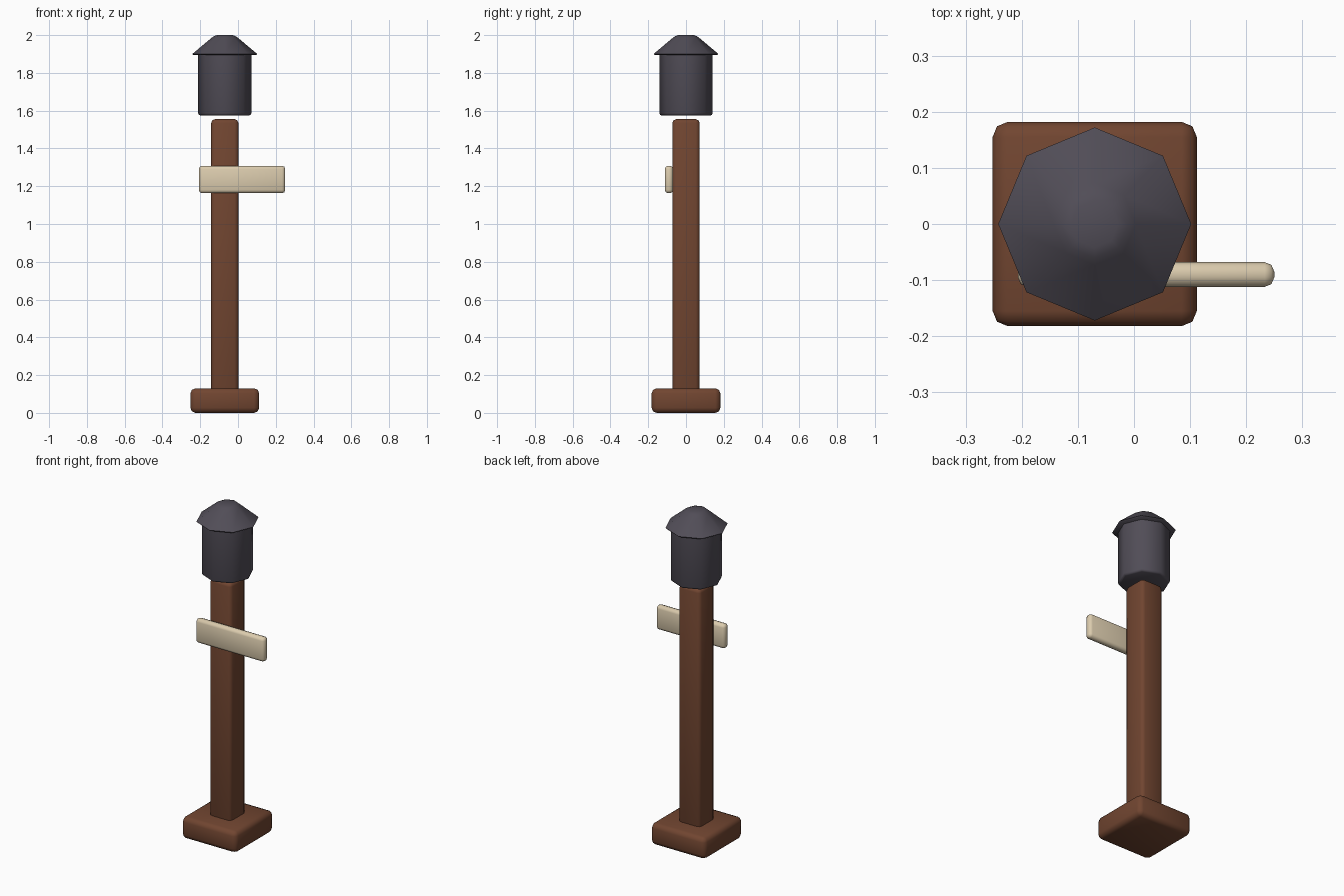
import bpy, bmesh, math

cube = bpy.data.objects.get("Cube")
if cube:
    bpy.data.objects.remove(cube, do_unlink=True)

AXIS_X = -0.07  # centre line of the post


def material(name, rgb):
    m = bpy.data.materials.new(name)
    m.use_nodes = True
    m.diffuse_color = (*rgb, 1)
    bsdf = m.node_tree.nodes["Principled BSDF"]
    bsdf.inputs["Base Color"].default_value = (*rgb, 1)
    bsdf.inputs["Roughness"].default_value = 0.8
    return m


wood = material("brown wood", (0.165, 0.06, 0.03))
cream = material("cream board", (0.71, 0.60, 0.42))
iron = material("dark iron", (0.082, 0.074, 0.095))


def finish(name, bm, mat, angle):
    bmesh.ops.recalc_face_normals(bm, faces=bm.faces)
    mesh = bpy.data.meshes.new(name)
    bm.to_mesh(mesh)
    bm.free()
    mesh.materials.append(mat)
    obj = bpy.data.objects.new(name, mesh)
    bpy.context.collection.objects.link(obj)
    bpy.ops.object.select_all(action='DESELECT')
    obj.select_set(True)
    bpy.context.view_layer.objects.active = obj
    bpy.ops.object.shade_smooth_by_angle(angle=math.radians(angle))
    return obj


def rounded_box(name, low, high, bevel, mat):
    bm = bmesh.new()
    bmesh.ops.create_cube(bm, size=1)
    for v in bm.verts:
        for i in range(3):
            v.co[i] = low[i] if v.co[i] < 0 else high[i]
    bmesh.ops.bevel(bm, geom=bm.edges[:], offset=bevel, segments=2,
                    profile=0.5, affect='EDGES')
    return finish(name, bm, mat, 50)


def octagon_lathe(name, profile, mat, angle):
    """Eight-sided solid from (radius, height) pairs, capped at both ends."""
    bm = bmesh.new()
    n = 8
    rings = []
    for r, z in profile:
        rings.append([bm.verts.new((AXIS_X + r * math.cos(math.tau * k / n),
                                    r * math.sin(math.tau * k / n), z))
                      for k in range(n)])
    for a, b in zip(rings, rings[1:]):
        for k in range(n):
            j = (k + 1) % n
            bm.faces.new((a[k], a[j], b[j], b[k]))
    bm.faces.new(rings[0][::-1])
    bm.faces.new(rings[-1])
    return finish(name, bm, mat, angle)


# Wooden foot and post
rounded_box("base", (AXIS_X - 0.182, -0.182, 0), (AXIS_X + 0.182, 0.182, 0.13), 0.027, wood)
rounded_box("post", (AXIS_X - 0.072, -0.072, 0.06), (AXIS_X + 0.072, 0.072, 1.555), 0.02, wood)

# Board fixed to the front of the post
rounded_box("sign_board", (-0.207, -0.112, 1.163), (0.25, -0.068, 1.308), 0.017, cream)

# Lantern floating just above the post
octagon_lathe("lantern_body", [(0.13, 1.575), (0.138, 1.579), (0.141, 1.587), (0.141, 1.898)], iron, 50)
octagon_lathe("lantern_roof", [(0.166, 1.894), (0.172, 1.9), (0.073, 1.983),
                               (0.06, 1.993), (0.042, 2.0)], iron, 60)
